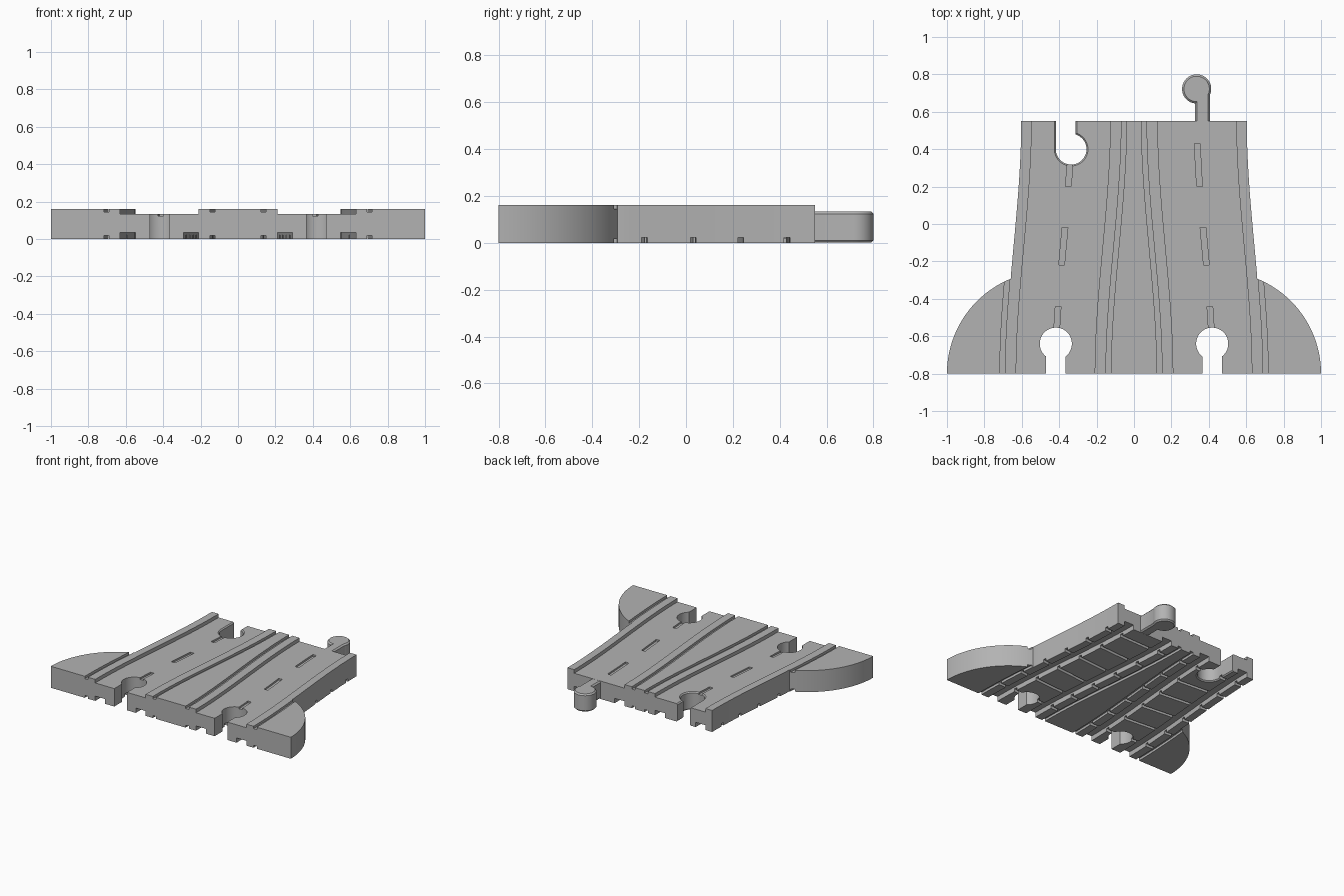
import bpy
import bmesh
from math import acos, cos, sin, pi, radians, atan

if "Cube" in bpy.data.objects:
    bpy.data.objects.remove(bpy.data.objects["Cube"])

FRONT, BACK, HEIGHT, ROAD = -0.8, 0.55, 0.162, 0.135

grey = bpy.data.materials.new("plain grey")
grey.use_nodes = True
grey.diffuse_color = (0.45, 0.45, 0.45, 1)
grey.node_tree.nodes["Principled BSDF"].inputs["Base Color"].default_value = (0.45, 0.45, 0.45, 1)


def lane(y):
    """Distance of a lane's middle from the centre line: a gentle S bend."""
    t = min(max((y - FRONT) / (BACK - FRONT), 0), 1)
    return 0.42 - 0.083 * t * t * (3 - 2 * t)


def spread(a, b, n):
    return [a + (b - a) * i / n for i in range(n + 1)]


def loft(name, levels):
    """Closed solid through matching outlines at rising heights."""
    bm = bmesh.new()
    rings = [[bm.verts.new((x, y, z)) for x, y in outline] for z, outline in levels]
    bm.faces.new(rings[0])
    bm.faces.new(rings[-1])
    for low, high in zip(rings, rings[1:]):
        for i in range(len(low)):
            j = (i + 1) % len(low)
            bm.faces.new((low[i], low[j], high[j], high[i]))
    bmesh.ops.recalc_face_normals(bm, faces=bm.faces)
    mesh = bpy.data.meshes.new(name)
    bm.to_mesh(mesh)
    bm.free()
    mesh.materials.append(grey)
    obj = bpy.data.objects.new(name, mesh)
    bpy.context.collection.objects.link(obj)
    return obj


def strip(side, a, b, y0, y1):
    """Outline of a band between two offsets from a lane's middle."""
    ys = spread(y0, y1, max(2, int((y1 - y0) * 24)))
    return ([(side * (lane(y) + a), y) for y in ys]
            + [(side * (lane(y) + b), y) for y in reversed(ys)])


def keyhole(cx, cy, r, x0, x1, end, d=0):
    """Round head with a straight neck running to y = end, grown by d."""
    r, x0, x1 = r + d, x0 - d, x1 + d
    s = 1 if end > cy else -1
    angle = lambda x: acos(min(max((x - cx) / r, -1), 1))
    arc = [(cx + r * cos(a), cy - s * r * sin(a))
           for a in spread(-angle(x1), 2 * pi - angle(x0), 36)]
    return [(x1, end)] + arc + [(x0, end)]


def select(obj):
    bpy.ops.object.select_all(action="DESELECT")
    obj.select_set(True)
    bpy.context.view_layer.objects.active = obj


def cut(levels):
    """Subtract a lofted solid from the track body."""
    cutter = loft("cutter", levels)
    cutter.hide_render = True
    select(body)
    mod = body.modifiers.new("cut", "BOOLEAN")
    mod.operation, mod.solver, mod.object = "DIFFERENCE", "EXACT", cutter
    bpy.ops.object.modifier_apply(modifier=mod.name)
    bpy.data.objects.remove(cutter)


def cut_flat(outline, z0, z1):
    cut([(z0, outline), (z1, outline)])


# Track body with a rounded wing on each side
half = [(0.452 + 0.548 * cos(a), FRONT + 0.548 * sin(a)) for a in spread(0, radians(68), 28)]
half += [(lane(y) + 0.266, y) for y in spread(-0.27, BACK, 24)]
body = loft("track_body", [(z, half + [(-x, y) for x, y in reversed(half)]) for z in (0, HEIGHT)])

for side in (-1, 1):
    # Sunken road lane on top, with its painted-line recesses
    cut_flat(strip(side, -0.21, 0.21, -0.9, 0.65), ROAD, 0.3)
    for y0, y1 in ((-0.6, -0.44), (-0.22, -0.02), (0.2, 0.43)):
        cut_flat(strip(side, -0.015, 0.015, y0, y1), 0.122, 0.3)

    # Thin kerb grooves on both faces
    for a, b in ((-0.297, -0.27), (0.27, 0.297)):
        for z0, z1 in ((HEIGHT - 0.018, 0.3), (-0.1, 0.018)):
            cut_flat(strip(side, a, b, -0.9, 0.65), z0, z1)

    # Wheel grooves underneath
    for a, b in ((-0.21, -0.128), (0.128, 0.21)):
        cut_flat(strip(side, a, b, -0.9, 0.65), -0.1, 0.036)

    # Sleeper grooves underneath, square to the lane
    for k in range(6):
        y = -0.617 + 0.208 * k
        tilt = atan((lane(y + 0.01) - lane(y - 0.01)) / 0.02)
        box = [(side * (lane(y) + u * cos(tilt) + v * sin(tilt)), y - u * sin(tilt) + v * cos(tilt))
               for u, v in ((-0.28, -0.012), (0.28, -0.012), (0.28, 0.012), (-0.28, 0.012))]
        cut_flat(box, -0.1, 0.022)

    # Front connector socket
    x = side * 0.418
    cut_flat(keyhole(x, -0.64, 0.086, x - 0.053, x + 0.053, -0.9), -0.1, 0.3)

# Back connector socket with eased rims
socket = [keyhole(-0.336, 0.4, 0.082, -0.418, -0.314, 0.65, d) for d in (0, 0.008)]
cut([(-0.1, socket[1]), (0, socket[1]), (0.008, socket[0]),
     (ROAD - 0.008, socket[0]), (ROAD, socket[1]), (0.3, socket[1])])

# Back connector peg with eased rims
peg = [keyhole(0.335, 0.722, 0.078, 0.327, 0.405, BACK - 0.003, d) for d in (0, -0.01)]
peg_obj = loft("connector_peg", [(0.001, peg[1]), (0.011, peg[0]), (ROAD - 0.011, peg[0]), (ROAD - 0.001, peg[1])])

for obj in (body, peg_obj):
    select(obj)
    bpy.ops.object.shade_smooth_by_angle(angle=radians(25))
